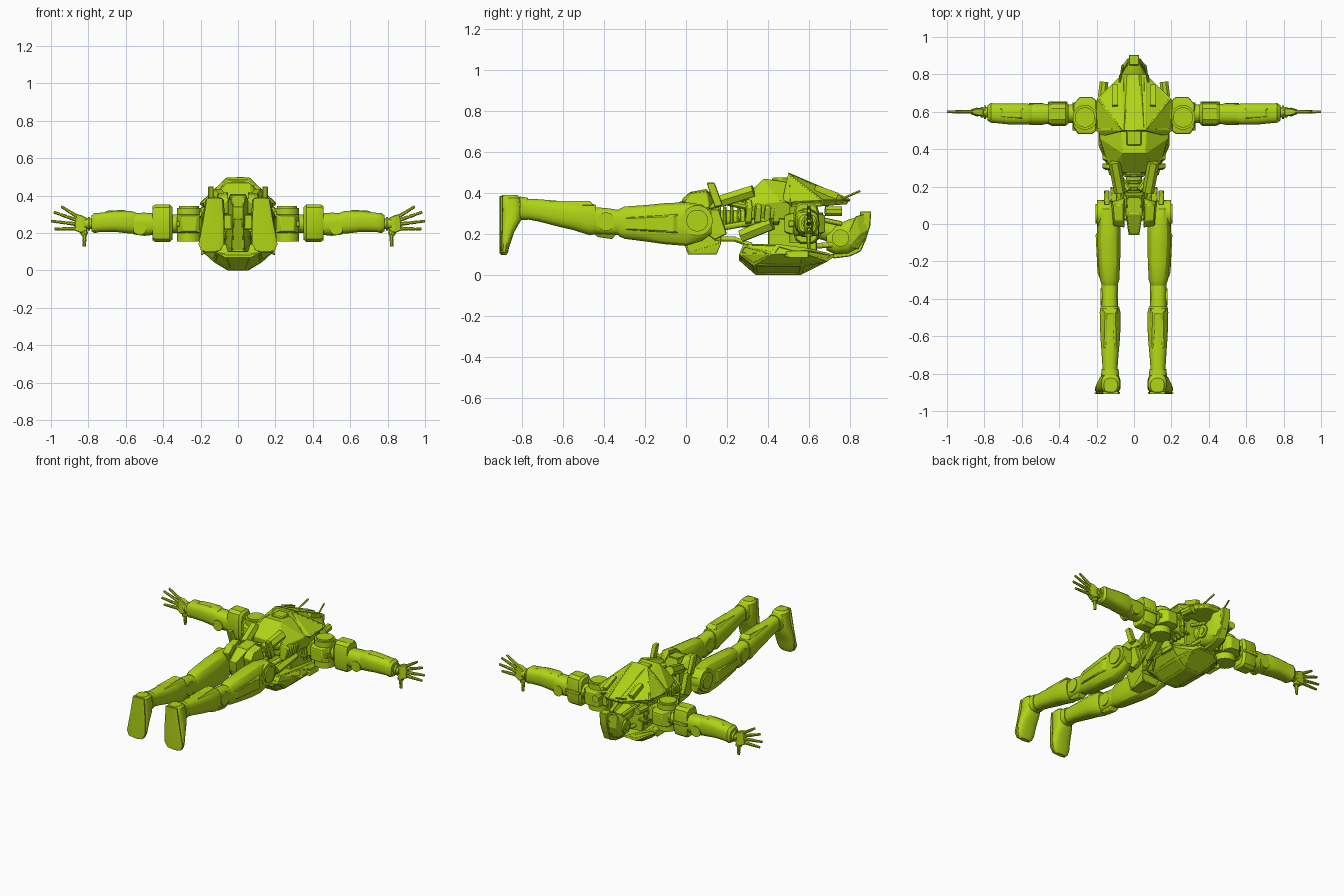
import bpy, bmesh, math
from mathutils import Vector, Matrix

if "Cube" in bpy.data.objects:
    bpy.data.objects.remove(bpy.data.objects["Cube"])

lime = bpy.data.materials.new("lime_green")
lime.use_nodes = True
COL = (0.44, 0.66, 0.008, 1)
lime.diffuse_color = COL
lime.node_tree.nodes["Principled BSDF"].inputs["Base Color"].default_value = COL


def finish(name, bm, mirror, bevel=0.0, smooth=30):
    bmesh.ops.recalc_face_normals(bm, faces=bm.faces)
    me = bpy.data.meshes.new(name)
    bm.to_mesh(me)
    bm.free()
    me.materials.append(lime)
    ob = bpy.data.objects.new(name, me)
    bpy.context.collection.objects.link(ob)
    if bevel:
        mod = ob.modifiers.new("Bevel", "BEVEL")
        mod.width, mod.segments, mod.limit_method = bevel, 1, 'ANGLE'
    if mirror:
        ob.modifiers.new("Mirror", "MIRROR").use_mirror_merge = False
    bpy.ops.object.select_all(action='DESELECT')
    ob.select_set(True)
    bpy.context.view_layer.objects.active = ob
    bpy.ops.object.shade_smooth_by_angle(angle=math.radians(smooth))
    return ob


def hull(name, pts, both=False, mirror=False, bevel=0.004, panel=0.0):
    """Convex armour piece; both adds the points mirrored in x, panel insets big faces."""
    bm = bmesh.new()
    pts = list(pts) + ([(-x, y, z) for x, y, z in pts] if both else [])
    for p in pts:
        bm.verts.new(p)
    bmesh.ops.convex_hull(bm, input=bm.verts)
    bmesh.ops.delete(bm, geom=[v for v in bm.verts if not v.link_faces], context='VERTS')
    bmesh.ops.dissolve_limit(bm, angle_limit=0.2, verts=bm.verts, edges=bm.edges)
    if panel:
        big = [f for f in bm.faces if f.calc_area() > 0.004]
        bmesh.ops.inset_individual(bm, faces=big, thickness=panel, depth=0)
        bmesh.ops.inset_individual(bm, faces=big, thickness=0.003, depth=-0.004)
    return finish(name, bm, mirror, bevel, 20)


def box(name, a, b, mirror=False, bevel=0.006):
    return hull(name, [(x, y, z) for x in (a[0], b[0]) for y in (a[1], b[1])
                       for z in (a[2], b[2])], mirror=mirror, bevel=bevel)


def loft(name, axis, secs, n=16, p=0.75, mirror=True):
    """Limb skin: sections (t, c1, c2, r1, r2) along an axis, with squared-off ovals."""
    bm = bmesh.new()
    rings = []
    for t, c1, c2, r1, r2 in secs:
        ring = []
        for i in range(n):
            a = 2 * math.pi * (i + 0.5) / n
            c, s = math.cos(a), math.sin(a)
            u = c1 + r1 * math.copysign(abs(c) ** p, c)
            v = c2 + r2 * math.copysign(abs(s) ** p, s)
            ring.append(bm.verts.new({'x': (t, u, v), 'y': (u, t, v), 'z': (u, v, t)}[axis]))
        rings.append(ring)
    for a, b in zip(rings, rings[1:]):
        for i in range(n):
            bm.faces.new((a[i], a[(i + 1) % n], b[(i + 1) % n], b[i]))
    bm.faces.new(rings[0])
    bm.faces.new(rings[-1])
    return finish(name, bm, mirror)


def rod(name, p1, p2, r, n=12, mirror=True, r2=None):
    p1, p2 = Vector(p1), Vector(p2)
    d = p2 - p1
    m = Matrix.Translation((p1 + p2) / 2) @ d.to_track_quat('Z', 'Y').to_matrix().to_4x4() \
        @ Matrix.Rotation(math.pi / n, 4, 'Z')
    bm = bmesh.new()
    bmesh.ops.create_cone(bm, cap_ends=True, segments=n, radius1=r,
                          radius2=r if r2 is None else r2, depth=d.length, matrix=m)
    return finish(name, bm, mirror)


def prism(name, prof, x0, x1, mirror=False, bevel=0.004):
    """Side profile of (y, z) points extruded along x."""
    bm = bmesh.new()
    f = bm.faces.new([bm.verts.new((x0, y, z)) for y, z in prof])
    new = bmesh.ops.extrude_face_region(bm, geom=[f])["geom"]
    bmesh.ops.translate(bm, vec=(x1 - x0, 0, 0),
                        verts=[v for v in new if isinstance(v, bmesh.types.BMVert)])
    return finish(name, bm, mirror, bevel, 20)


# Legs
loft("thigh", 'y', [(.125, .15, .25, .03, .05), (.08, .145, .255, .05, .09),
                    (0, .135, .248, .062, .108), (-.1, .135, .25, .064, .102),
                    (-.2, .133, .252, .06, .09), (-.3, .13, .255, .052, .08),
                    (-.33, .13, .255, .042, .066)])
loft("knee_joint", 'y', [(-.31, .13, .255, .045, .06), (-.38, .13, .26, .045, .066),
                         (-.47, .13, .268, .045, .066)])
loft("shin", 'y', [(-.44, .13, .27, .05, .072), (-.47, .128, .272, .056, .08),
                   (-.55, .127, .288, .056, .07), (-.62, .127, .298, .052, .064),
                   (-.72, .128, .315, .044, .055), (-.78, .128, .322, .04, .051),
                   (-.83, .128, .325, .042, .052)])
loft("foot", 'z', [(.39, .125, -.862, .036, .038), (.375, .125, -.855, .05, .05),
                   (.32, .127, -.85, .055, .053), (.27, .132, -.853, .06, .05),
                   (.21, .138, -.871, .066, .033), (.14, .143, -.885, .066, .023),
                   (.11, .145, -.889, .055, .02), (.098, .146, -.89, .035, .014)])
loft("sole", 'z', [(.385, .125, -.902, .042, .008), (.25, .132, -.902, .058, .008),
                   (.14, .143, -.904, .069, .006), (.105, .146, -.904, .05, .006)], p=.6)
loft("ankle_cuff", 'y', [(-.775, .128, .322, .046, .056), (-.81, .128, .325, .049, .058)])
hull("knee_cap", [(.095, -.34, .2), (.165, -.34, .2), (.1, -.45, .2), (.16, -.45, .2),
                  (.11, -.36, .175), (.15, -.36, .175), (.11, -.43, .185), (.15, -.43, .185)],
     mirror=True)
rod("knee_disc", (.085, -.39, .26), (.178, -.39, .26), .045, 20)
hull("calf_plate", [(.085, -.45, .34), (.17, -.45, .34), (.1, -.47, .362), (.155, -.47, .362),
                    (.095, -.66, .362), (.16, -.66, .362), (.09, -.68, .34), (.165, -.68, .34)],
     mirror=True, panel=.012)
hull("thigh_plate", [(.19, -.03, .3), (.19, -.03, .2), (.205, -.06, .29), (.205, -.06, .21),
                     (.195, -.26, .28), (.195, -.26, .22), (.18, -.3, .28), (.18, -.3, .22)],
     mirror=True)
rod("hip_disc", (.13, .055, .265), (.198, .055, .265), .075, 24)
rod("hip_cap", (.19, .055, .265), (.207, .055, .265), .053, 24)

# Pelvis
hull("pelvis", [(.04, .15, .41), (.045, .05, .40), (.028, -.06, .34), (.028, -.055, .28),
                (.035, .01, .1), (.055, .15, .1), (.07, .17, .15), (.07, .17, .33)],
     both=True, panel=.008)
box("hip_bar", (-.15, .02, .22), (.15, .1, .3))
hull("seat_plate", [(.05, -.02, .37), (.11, -.01, .36), (.055, .02, .405), (.105, .02, .4),
                    (.055, .1, .42), (.11, .1, .41), (.05, .14, .36), (.12, .12, .33),
                    (.05, 0, .3), (.12, .02, .3)], mirror=True)
prism("hip_tab", [(.1, .45), (.14, .45), (.18, .34), (.14, .33)], .13, .16, True)
prism("hip_flap", [(.12, .32), (.16, .32), (.2, .2), (.14, .17), (.1, .2)], .09, .125, True)

# Waist and struts
rod("spine", (0, .12, .27), (0, .45, .28), .045, 12, False)
for i in range(5):
    y = .18 + .035 * i
    box("spine_ring", (-.055, y, .23 + .003 * i), (.055, y + .018, .335 + .006 * i))
rod("back_actuator", (.075, .17, .36), (.105, .33, .41), .032, 6)
rod("back_piston", (.05, .1, .33), (.1, .36, .39), .014)
rod("side_actuator", (.1, .27, .19), (.14, .42, .25), .033, 6)
rod("side_piston", (.07, .12, .22), (.14, .4, .27), .015)
rod("cross_strut", (.03, .18, .36), (.12, .32, .33), .018, 8)
rod("belly_hose", (.05, .14, .175), (.07, .24, .175), .012)
rod("belly_hose_end", (.07, .235, .175), (.08, .32, .145), .012)
for i in range(4):
    y = .29 + .045 * i
    hull("rib", [(.11, y, .24), (.155, y, .26), (.17, y + .01, .33), (.12, y, .37),
                 (.11, y + .03, .24), (.155, y + .03, .26), (.17, y + .035, .33),
                 (.12, y + .03, .37)], mirror=True, bevel=.003)

# Torso
box("torso_core", (-.12, .4, .09), (.12, .64, .33))
hull("chest_armour", [(.05, .34, 0), (.055, .56, 0), (.13, .33, .045), (.13, .57, .045),
                      (.19, .42, .1), (.19, .58, .105), (.1, .69, .065), (.06, .72, .085),
                      (.07, .26, .07), (.12, .26, .1), (.13, .28, .15), (.17, .45, .15),
                      (.16, .6, .13), (.05, .72, .1)], both=True, panel=.014)
hull("lower_back", [(.06, .38, .47), (.07, .58, .44), (.19, .62, .34), (.185, .46, .36),
                    (.13, .29, .34), (.07, .275, .37), (.11, .29, .275), (.17, .5, .27),
                    (.15, .62, .28)], both=True)
hull("back_shell", [(.062, .5, .497), (.065, .8, .365), (.2, .67, .365), (.205, .5, .355),
                    (.055, .785, .345), (.18, .66, .335), (.18, .52, .33), (.17, .47, .365)],
     both=True, panel=.012)
hull("spine_ridge", [(.03, .5, .5), (.055, .5, .495), (.025, .8, .372), (.04, .8, .36),
                     (.05, .5, .47), (.03, .78, .35)], both=True, bevel=.002)
box("back_vent", (-.04, .42, .43), (.04, .5, .475))
rod("back_fin", (.1, .63, .425), (.1, .74, .385), .022, 4)
rod("antenna", (.09, .68, .335), (.06, .85, .41), .006, 6)
rod("collar_pod", (.17, .68, .31), (.16, .76, .31), .025, 8)
hull("flank_flap", [(.15, .58, .1), (.2, .6, .08), (.2, .5, .08), (.16, .46, .1),
                    (.19, .6, .12), (.19, .5, .12)], mirror=True)

# Exposed side machinery
for i in range(4):
    y = .53 + .035 * i
    rod("side_cylinder", (.14, y, .17), (.14, y, .32), .013, 10)
    rod("cylinder_collar", (.14, y, .21 + .03 * (i % 2)), (.14, y, .235 + .03 * (i % 2)), .018, 10)
box("machine_rail", (.1, .51, .19), (.155, .66, .205), True, .003)
box("machine_rail_top", (.1, .51, .29), (.155, .67, .305), True, .003)

# Neck and head
rod("neck", (0, .6, .24), (0, .74, .2), .05, 14, False)
rod("neck_piston", (.07, .62, .28), (.045, .76, .25), .012)
rod("neck_hose", (.06, .62, .14), (.045, .74, .15), .014)
loft("skull", 'y', [(.685, 0, .165, .05, .045), (.73, 0, .17, .068, .072),
                    (.79, 0, .185, .072, .085), (.84, 0, .205, .058, .08),
                    (.88, 0, .23, .035, .06)], mirror=False)
prism("helmet_crest", [(.85, .31), (.905, .31), (.9, .24), (.88, .175), (.855, .115),
                       (.8, .09), (.72, .08), (.71, .1), (.79, .125), (.83, .19), (.845, .25)],
      -.028, .028)
hull("helmet_side", [(.03, .87, .3), (.055, .83, .29), (.03, .89, .22), (.06, .85, .2),
                     (.035, .84, .12), (.065, .8, .14), (.06, .77, .13), (.07, .8, .22)],
     mirror=True)
rod("ear_disc", (.05, .755, .18), (.08, .755, .18), .042, 18)
rod("ear_cap", (.07, .755, .18), (.086, .755, .18), .024, 14)

# Shoulders
box("shoulder_yoke", (.1, .53, .2), (.24, .62, .3), True)
rod("shoulder_drum", (.262, .57, .155), (.262, .57, .335), .066, 24)
rod("shoulder_cap", (.262, .57, .33), (.262, .57, .346), .054, 24)
hull("shoulder_block", [(.2, .5, .2), (.2, .66, .2), (.225, .48, .21), (.3, .48, .21),
                        (.225, .68, .21), (.29, .68, .21), (.325, .52, .2), (.325, .64, .2),
                        (.2, .5, .3), (.2, .66, .3), (.225, .48, .29), (.3, .48, .29),
                        (.225, .68, .29), (.29, .68, .29), (.325, .52, .3), (.325, .64, .3)],
     mirror=True)
box("shoulder_band", (.21, .5, .235), (.33, .65, .265), True, .003)

# Arms
rod("upper_arm_core", (.3, .59, .25), (.48, .59, .25), .05, 14)
loft("upper_arm_armour", 'x', [(.35, .588, .252, .05, .088), (.365, .588, .252, .064, .102),
                               (.44, .588, .253, .064, .103), (.456, .588, .253, .056, .094)],
     n=12, p=.55)
box("arm_band", (.355, .535, .24), (.46, .655, .262), True, .003)
loft("elbow", 'x', [(.45, .588, .248, .054, .058), (.5, .588, .247, .057, .063),
                    (.56, .588, .25, .055, .058)])
rod("elbow_disc", (.525, .528, .225), (.525, .648, .225), .036, 20)
loft("forearm", 'x', [(.545, .588, .255, .05, .055), (.575, .588, .258, .058, .062),
                      (.66, .588, .262, .057, .056), (.74, .592, .257, .053, .052),
                      (.765, .594, .254, .053, .055), (.782, .594, .252, .042, .044)], p=.65)
hull("forearm_plate", [(.59, .56, .315), (.59, .62, .315), (.72, .57, .307), (.72, .62, .307),
                       (.61, .57, .324), (.61, .61, .324), (.7, .575, .319), (.7, .61, .319)],
     mirror=True, bevel=.002)
rod("wrist", (.77, .597, .25), (.82, .598, .25), .028, 14)
rod("wrist_ring", (.79, .597, .25), (.803, .597, .25), .036, 14)

# Hands
hull("palm", [(.805, .58, .215), (.805, .618, .215), (.805, .58, .28), (.805, .618, .28),
              (.84, .575, .2), (.84, .622, .2), (.835, .58, .295), (.835, .618, .295),
              (.875, .588, .215), (.875, .612, .215), (.865, .588, .302), (.865, .612, .302)],
     mirror=True)


def finger(name, a, b, r):
    a, b = Vector(a), Vector(b)
    for i, (s, e) in enumerate([(0, .4), (.43, .7), (.73, 1)]):
        k = r * (1 - .12 * i)
        rod(name + "_segment", a.lerp(b, s), a.lerp(b, e), k, 8, r2=k * .85)
    rod(name + "_bone", a, a.lerp(b, .9), r * .55, 6)


for nm, z0, tip in [("index_finger", .292, (.945, .6, .342)), ("middle_finger", .27, (.985, .6, .312)),
                    ("ring_finger", .248, (1.0, .6, .264)), ("little_finger", .224, (.982, .6, .222))]:
    finger(nm, (.865, .6, z0), tip, .0115)
rod("thumb_base", (.83, .598, .235), (.82, .598, .19), .021, 10)
finger("thumb", (.82, .598, .2), (.822, .6, .128), .0135)
